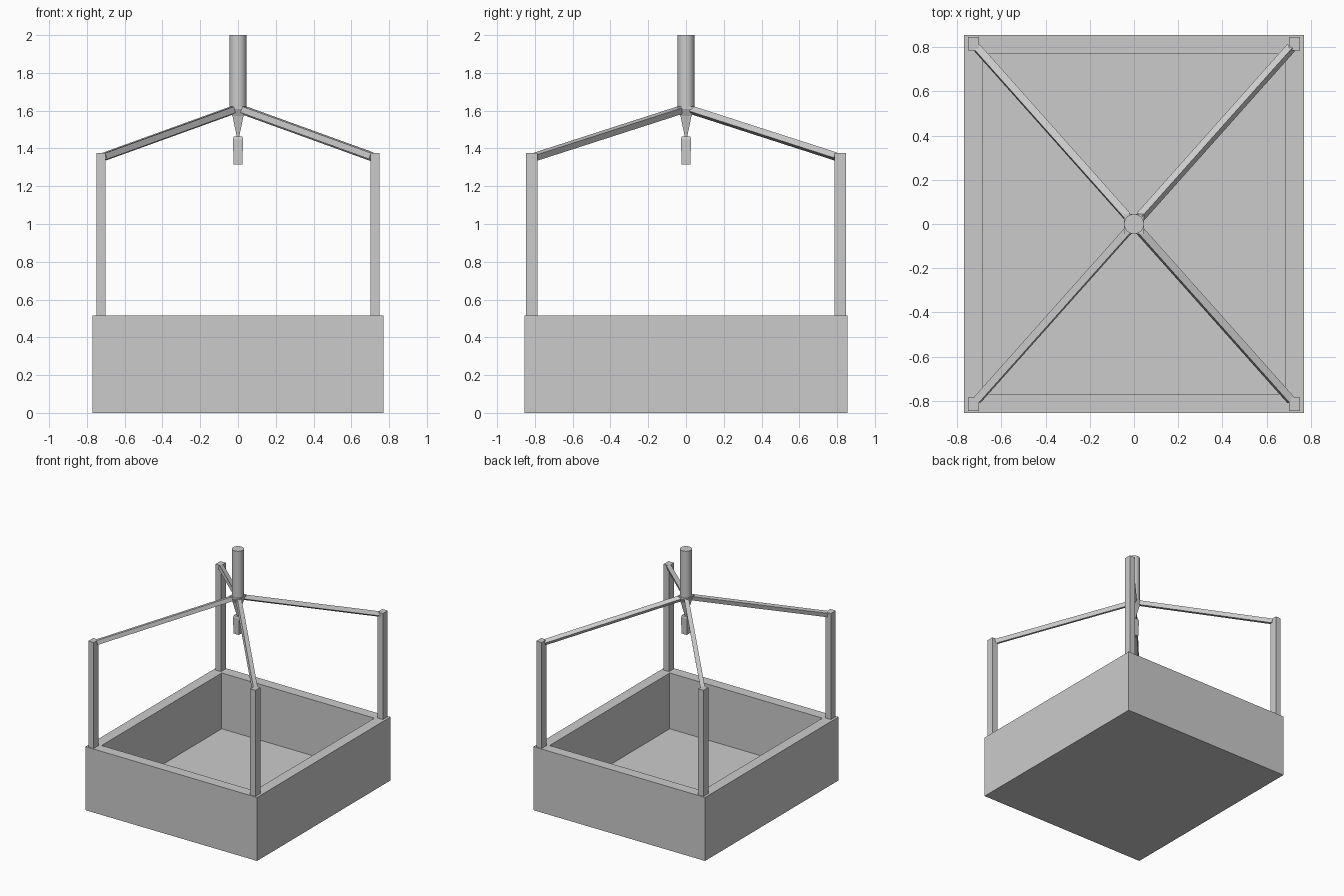
import bpy, bmesh, math
from mathutils import Vector, Matrix

if "Cube" in bpy.data.objects:
    bpy.data.objects.remove(bpy.data.objects["Cube"])


def finish(name, bm):
    bmesh.ops.recalc_face_normals(bm, faces=bm.faces)
    me = bpy.data.meshes.new(name)
    bm.to_mesh(me)
    bm.free()
    ob = bpy.data.objects.new(name, me)
    bpy.context.collection.objects.link(ob)
    return ob


def stack(name, rings, cx=0, cy=0):
    """Closed solid lofted through rectangles given as (half x, half y, z)."""
    bm = bmesh.new()
    loops = [[bm.verts.new((cx + sx * hx, cy + sy * hy, z))
              for sx, sy in ((-1, -1), (1, -1), (1, 1), (-1, 1))]
             for hx, hy, z in rings]
    for a, b in zip(loops, loops[1:]):
        for i in range(4):
            j = (i + 1) % 4
            bm.faces.new((a[i], a[j], b[j], b[i]))
    bm.faces.new(loops[0][::-1])
    bm.faces.new(loops[-1])
    return finish(name, bm)


def bar(name, start, end, size, side, roll):
    """Square bar between two points, rolled so its `side` face tips upward."""
    start, end = Vector(start), Vector(end)
    d = (end - start).normalized()
    s = Vector(side)
    s = (s - d * s.dot(d)).normalized()
    u = d.cross(s)
    if u.z < 0:
        u = -u
    s2 = s * math.cos(roll) + u * math.sin(roll)
    u2 = d.cross(s2)
    rot = Matrix((d, s2, u2)).transposed().to_4x4()
    scale = Matrix.Diagonal(((end - start).length, size, size, 1))
    bm = bmesh.new()
    bmesh.ops.create_cube(bm, size=1,
                          matrix=Matrix.Translation((start + end) / 2) @ rot @ scale)
    return finish(name, bm)


# Open tray: outer wall, rim, inner wall and floor
stack("tray", [(0.77, 0.855, 0), (0.77, 0.855, 0.515),
               (0.685, 0.77, 0.515), (0.685, 0.77, 0.062)])

# Corner posts and the sloping arms that meet at the hub
corners = {"front_left": (-1, -1, (1, -1, 0), 10),
           "front_right": (1, -1, (-1, -1, 0), 14),
           "back_left": (-1, 1, (-1, -1, 0), 10),
           "back_right": (1, 1, (1, -1, 0), 35)}
for label, (sx, sy, side, roll) in corners.items():
    stack(label + "_post", [(0.024, 0.031, 0.51), (0.024, 0.031, 1.375)],
          sx * 0.726, sy * 0.816)
    bar(label + "_arm", (sx * 0.71, sy * 0.797, 1.356),
        (sx * 0.03, sy * 0.034, 1.602), 0.034, side, math.radians(roll))

# Central hub tapering down to a point
stack("hub", [(0.005, 0.005, 1.455), (0.029, 0.029, 1.572),
              (0.046, 0.046, 1.61), (0.046, 0.046, 1.622)])

# Handle hanging under the hub
stack("hanging_handle", [(0.023, 0.023, 1.315), (0.027, 0.027, 1.448),
                         (0.023, 0.023, 1.462)])

# Upright round pole
bm = bmesh.new()
bmesh.ops.create_cone(bm, cap_ends=True, segments=32, radius1=0.045, radius2=0.045,
                      depth=0.385, matrix=Matrix.Translation((0, 0, 1.8075)))
pole = finish("pole", bm)
bpy.context.view_layer.objects.active = pole
pole.select_set(True)
bpy.ops.object.shade_smooth_by_angle()
